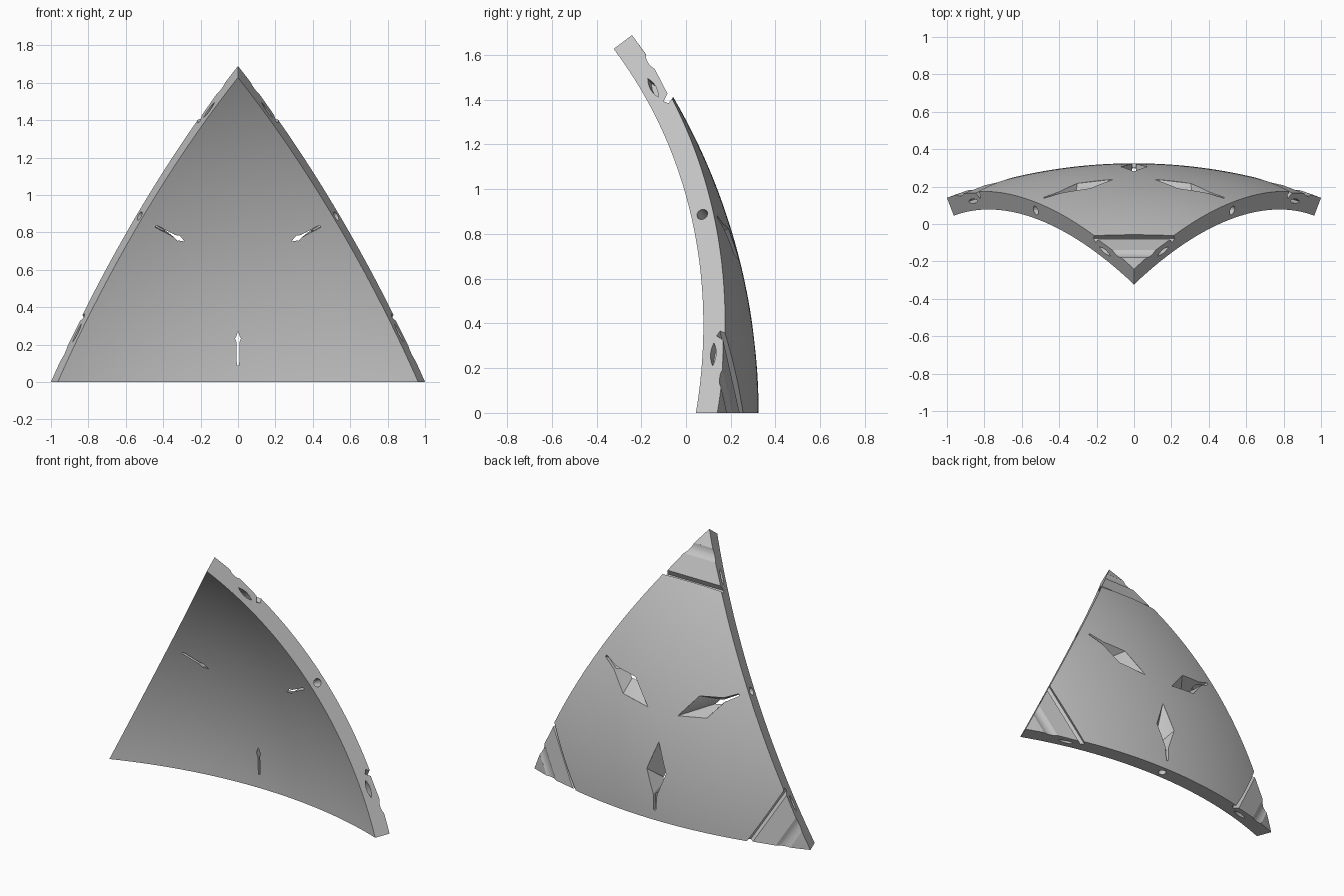
import bpy, bmesh
from math import sin, cos, tan, radians, pi
from mathutils import Vector, Matrix

if "Cube" in bpy.data.objects:
    bpy.data.objects.remove(bpy.data.objects["Cube"], do_unlink=True)

R_OUT, R_IN = 2.8025, 2.70
R_MID = (R_OUT + R_IN) / 2
CENTRE = Vector((0, -2.478, 0))          # centre of the sphere
HALF, RISE = radians(20.905), radians(37.06)

# Directions of the three corners and of the panel's middle
left = Vector((sin(HALF), cos(HALF), 0))
right = Vector((-sin(HALF), cos(HALF), 0))
top = Vector((0, cos(RISE), sin(RISE)))
middle = (left + right + top).normalized()
side = Vector((1, 0, 0))
down = side.cross(middle)
if down.z > 0:
    down.negate()
turns = [Matrix.Rotation(i * 2 * pi / 3, 3, middle) for i in range(3)]

grey = bpy.data.materials.new("grey")
grey.use_nodes = True
colour = (0.55, 0.55, 0.55, 1)
grey.diffuse_color = colour
grey.node_tree.nodes["Principled BSDF"].inputs["Base Color"].default_value = colour


def make_object(name, bm):
    bmesh.ops.recalc_face_normals(bm, faces=bm.faces)
    mesh = bpy.data.meshes.new(name)
    bm.to_mesh(mesh)
    bm.free()
    mesh.materials.append(grey)
    obj = bpy.data.objects.new(name, mesh)
    bpy.context.collection.objects.link(obj)
    return obj


def loft(name, loops, turn):
    """Closed solid through loops of equal length, turned about the middle."""
    bm = bmesh.new()
    rings = [[bm.verts.new(CENTRE + turn @ p) for p in loop] for loop in loops]
    for a, b in zip(rings, rings[1:]):
        for i in range(len(a)):
            j = (i + 1) % len(a)
            bm.faces.new((a[i], a[j], b[j], b[i]))
    bm.faces.new(rings[0])
    bm.faces.new(rings[-1])
    bmesh.ops.triangulate(bm, faces=bm.faces)
    obj = make_object(name, bm)
    obj.hide_render = True
    return obj


def on_sphere(u, v, r):
    """Point at u towards the edge and v sideways from the middle."""
    return (middle + down * tan(u / R_OUT) + side * (v / R_OUT)).normalized() * r


# Curved triangular shell, with edges cut towards the sphere centre
def build_shell(n=48):
    bm = bmesh.new()
    grids = []
    for r in (R_OUT, R_IN):
        g = {}
        for i in range(n + 1):
            for j in range(n + 1 - i):
                d = left * i + right * j + top * (n - i - j)
                g[i, j] = bm.verts.new(CENTRE + d.normalized() * r)
        for i in range(n):
            for j in range(n - i):
                bm.faces.new((g[i, j], g[i + 1, j], g[i, j + 1]))
                if i + j < n - 1:
                    bm.faces.new((g[i + 1, j], g[i + 1, j + 1], g[i, j + 1]))
        grids.append(g)
    outer, inner = grids
    rim = [(i, 0) for i in range(n)] + [(n - i, i) for i in range(n)] + [(0, n - i) for i in range(n)]
    for a, b in zip(rim, rim[1:] + rim[:1]):
        bm.faces.new((outer[a], outer[b], inner[b], inner[a]))
    return make_object("curved_panel", bm)


# Diamond recess narrowing to a slot through the shell
def mirrored(tip, half):
    return [(tip, 0)] + half + [(u, -v) for u, v in reversed(half)]


def diamond_cutter(turn):
    mouth = mirrored(0.125, [(0.31, 0.07), (0.46, 0.013), (0.56, 0.007)])
    slot = mirrored(0.39, [(0.395, 0.006), (0.46, 0.006), (0.525, 0.006)])
    loops = [[on_sphere(u, v, r) for u, v in outline]
             for outline, r in ((mouth, R_OUT + 0.05), (mouth, R_OUT), (slot, R_IN - 0.02))]
    return loft("diamond_cutter", loops, turn)


# Corner groove, sloping pad and shallow dip, as one straight profile
def corner_cutter(turn):
    profile = [(-0.18, 1.603), (-0.178, 1.585), (-0.171, 1.567), (-0.158, 1.55),
               (-0.14, 1.538), (-0.083, 1.428), (-0.1, 1.393), (-0.078, 1.384),
               (-0.058, 1.411), (0.0, 1.46), (-0.1, 1.66)]
    loops = [[Vector((x, y - CENTRE.y, z)) for y, z in profile] for x in (-0.35, 0.35)]
    return loft("corner_cutter", loops, turn)


# Pocket sunk into an edge, from an outline in the bottom edge plane
def edge_cutter(name, outline, angle, depth, turn):
    out = Vector((sin(angle), cos(angle), 0))
    along = Vector((cos(angle), -sin(angle), 0))
    loops = [[out * (R_MID + b) + along * a + Vector((0, 0, z)) for a, b in outline]
             for z in (-0.05, depth)]
    return loft(name, loops, turn)


circle = [(0.025 * cos(i * pi / 12), 0.025 * sin(i * pi / 12)) for i in range(24)]
arc = [i / 6 for i in range(-6, 6)]
lens = [(0.057 * t, 0.013 * (1 - t * t)) for t in arc]
lens += [(-a, -b) for a, b in lens]

panel = build_shell()
cutters = []
for turn in turns:
    cutters.append(diamond_cutter(turn))
    cutters.append(corner_cutter(turn))
    cutters.append(edge_cutter("pin_hole_cutter", circle, 0, 0.16, turn))
    for s in (-1, 1):
        cutters.append(edge_cutter("slot_cutter", lens, s * radians(14.85), 0.05, turn))

for cutter in cutters:
    mod = panel.modifiers.new("cut", 'BOOLEAN')
    mod.operation = 'DIFFERENCE'
    mod.solver = 'EXACT'
    mod.object = cutter

# Bake the cuts and drop the cutters
bpy.context.view_layer.update()
baked = bpy.data.meshes.new_from_object(panel.evaluated_get(bpy.context.evaluated_depsgraph_get()))
panel.modifiers.clear()
panel.data = baked
for cutter in cutters:
    bpy.data.objects.remove(cutter, do_unlink=True)

bpy.ops.object.select_all(action='DESELECT')
panel.select_set(True)
bpy.context.view_layer.objects.active = panel
bpy.ops.object.shade_smooth_by_angle(angle=radians(25))
